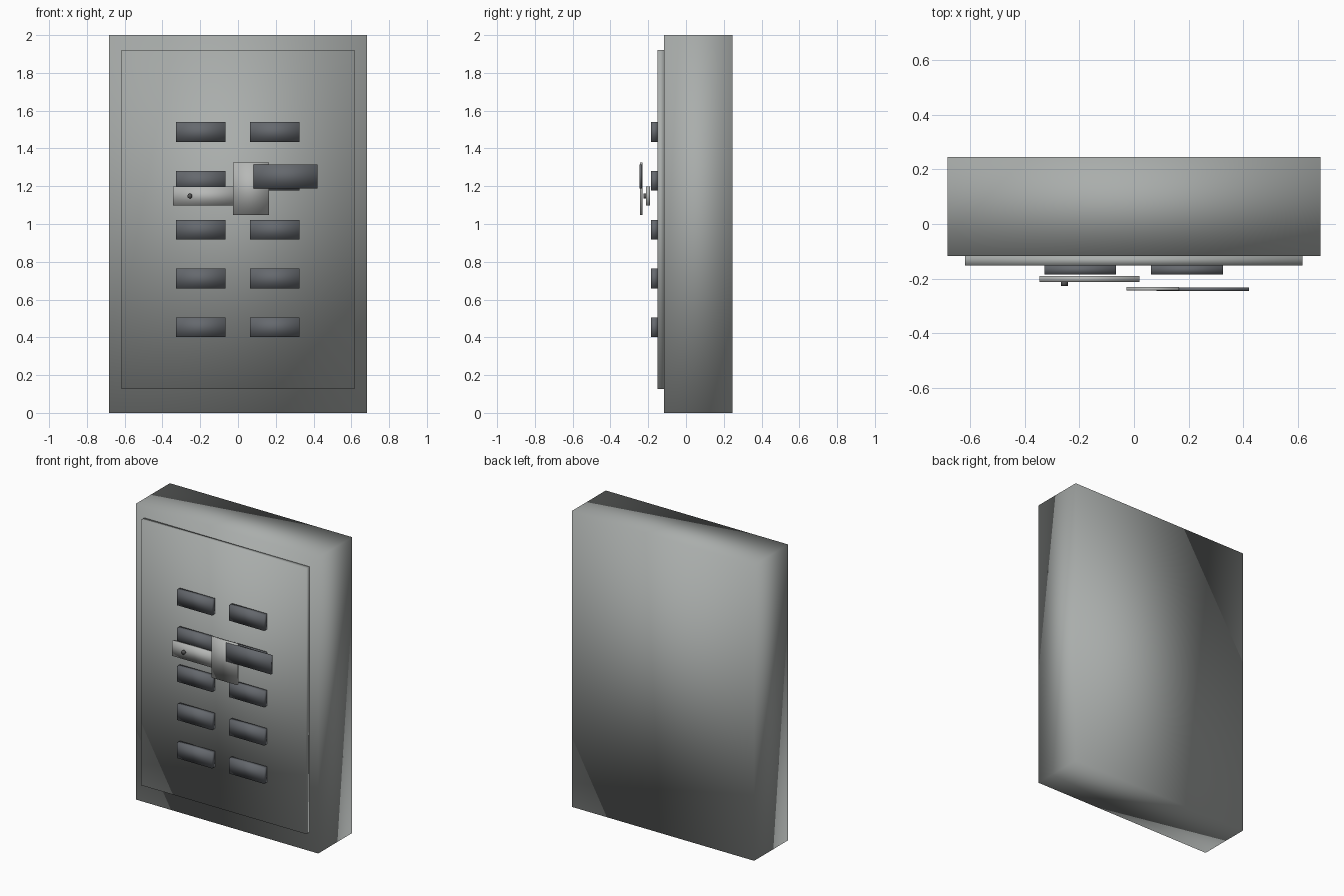
import bpy
import bmesh
from mathutils import Matrix, Vector

default_cube = bpy.data.objects.get("Cube")
if default_cube:
    bpy.data.objects.remove(default_cube, do_unlink=True)


def material(name, rgb):
    mat = bpy.data.materials.new(name)
    mat.use_nodes = True
    mat.diffuse_color = (*rgb, 1)
    mat.node_tree.nodes["Principled BSDF"].inputs["Base Color"].default_value = (*rgb, 1)
    return mat


cabinet_grey = material("cabinet grey", (0.40, 0.42, 0.41))
slot_grey = material("dark slot grey", (0.13, 0.14, 0.155))
steel = material("light steel", (0.47, 0.48, 0.47))
pin_grey = material("pin grey", (0.09, 0.09, 0.09))


def finish(bm, name, mat):
    # Shared corners with smooth normals give the soft pillowed shading
    for face in bm.faces:
        face.smooth = True
    mesh = bpy.data.meshes.new(name)
    bm.to_mesh(mesh)
    bm.free()
    mesh.materials.append(mat)
    obj = bpy.data.objects.new(name, mesh)
    bpy.context.collection.objects.link(obj)
    return obj


def box(name, x, y, z, mat):
    """Box spanning the given (min, max) range on each axis."""
    low, high = Vector((x[0], y[0], z[0])), Vector((x[1], y[1], z[1]))
    bm = bmesh.new()
    bmesh.ops.create_cube(bm, size=1)
    bmesh.ops.scale(bm, vec=high - low, verts=bm.verts)
    bmesh.ops.translate(bm, vec=(low + high) / 2, verts=bm.verts)
    return finish(bm, name, mat)


# Cabinet and its raised door
box("cabinet_body", (-0.682, 0.682), (-0.117, 0.246), (0, 2), cabinet_grey)
box("door_panel", (-0.618, 0.616), (-0.152, -0.116), (0.127, 1.922), cabinet_grey)

# Two columns of five vent slots
for row in range(5):
    z = 0.453 + row * 0.2585
    for side, x in (("right", -0.196), ("left", 0.194)):
        box(f"vent_{side}_{row + 1}", (x - 0.131, x + 0.131), (-0.185, -0.150),
            (z - 0.052, z + 0.052), slot_grey)

# Latch: bar, square plate and dark handle
box("latch_bar", (-0.345, 0.02), (-0.212, -0.190), (1.098, 1.198), steel)
box("latch_plate", (-0.027, 0.165), (-0.244, -0.231), (1.048, 1.325), steel)
box("latch_handle", (0.083, 0.420), (-0.246, -0.232), (1.189, 1.315), slot_grey)

# Small pin on the latch bar, pointing to the front
bm = bmesh.new()
bmesh.ops.create_cone(bm, cap_ends=True, segments=16, radius1=0.013, radius2=0.013, depth=0.02)
bmesh.ops.rotate(bm, matrix=Matrix.Rotation(1.5708, 3, "X"), verts=bm.verts)
bmesh.ops.translate(bm, vec=(-0.255, -0.216, 1.148), verts=bm.verts)
finish(bm, "latch_pin", pin_grey)
